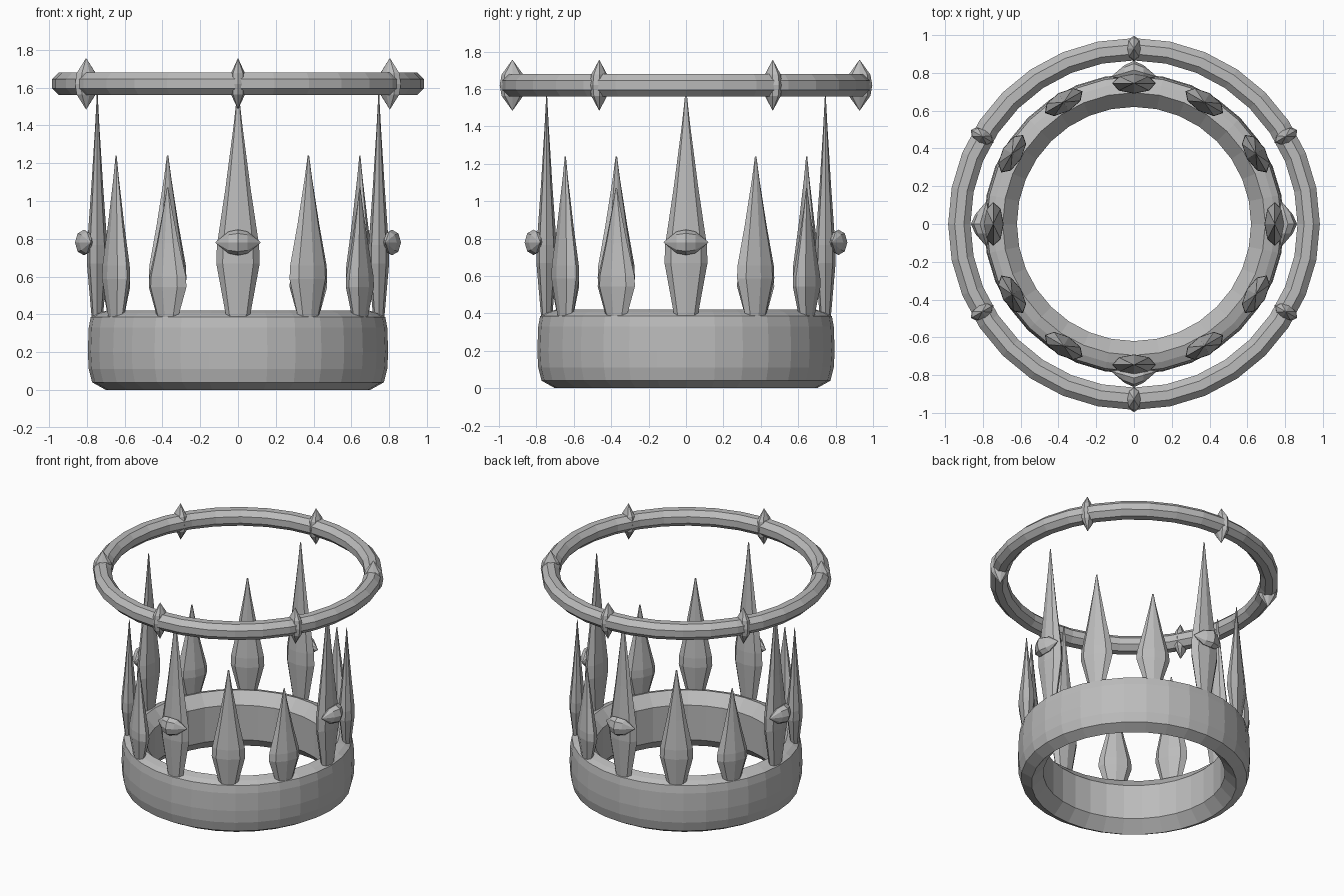
import bpy, math
from mathutils import Vector, Matrix

if "Cube" in bpy.data.objects:
    bpy.data.objects.remove(bpy.data.objects["Cube"], do_unlink=True)

metal = bpy.data.materials.new("grey_metal")
metal.use_nodes = True
GREY = (0.5, 0.5, 0.5, 1)
metal.diffuse_color = GREY
metal.node_tree.nodes["Principled BSDF"].inputs["Base Color"].default_value = GREY


def add_object(name, verts, faces, matrix=None):
    mesh = bpy.data.meshes.new(name)
    mesh.from_pydata(verts, [], faces)
    mesh.materials.append(metal)
    obj = bpy.data.objects.new(name, mesh)
    bpy.context.collection.objects.link(obj)
    if matrix:
        obj.matrix_world = matrix
    return obj


def lathe(name, profile, sides, closed, matrix=None, sx=1, sy=1):
    """Spin (radius, height) points about z; open profiles get end caps."""
    n = len(profile)
    verts = [(r * sx * math.cos(a), r * sy * math.sin(a), z)
             for r, z in profile
             for a in (math.tau * s / sides for s in range(sides))]
    faces = []
    for i in range(n if closed else n - 1):
        j = (i + 1) % n
        for s in range(sides):
            t = (s + 1) % sides
            faces.append((i * sides + s, i * sides + t, j * sides + t, j * sides + s))
    if not closed:
        faces.append(tuple(reversed(range(sides))))
        faces.append(tuple(range((n - 1) * sides, n * sides)))
    return add_object(name, verts, faces, matrix)


def placed(angle, radius, z):
    """Frame whose x axis points outward at the given angle."""
    return Matrix.Rotation(math.radians(angle), 4, "Z") @ Matrix.Translation((radius, 0, z))


# Base band with chamfered rims
band = [(0.70, 0), (0.772, 0.04), (0.79, 0.11), (0.795, 0.2), (0.79, 0.33),
        (0.78, 0.385), (0.745, 0.405), (0.695, 0.42), (0.62, 0.34), (0.62, 0.08)]
lathe("base_band", band, 32, True)

# Floating upper ring with an octagonal section
section = [(0.925 + 0.064 * math.cos(a), 1.62 + 0.064 * math.sin(a))
           for a in (math.tau * (k + 0.5) / 8 for k in range(8))]
lathe("upper_ring", section, 32, True)

# Twelve spikes: tall, medium and short, repeating every quarter turn
outline = [(0.52, 0), (1, 0.25), (0.97, 0.33), (0.58, 0.58), (0.2, 0.86), (0.04, 1)]
kinds = [("tall_spike", 1.2), ("medium_spike", 0.87), ("short_spike", 0.7)]
for i in range(12):
    name, height = kinds[i % 3]
    lathe(name, [(r, h * height) for r, h in outline], 8, False,
          placed(i * 30, 0.745, 0.37), 0.055, 0.115)

# Pointed studs: long gems with a slight shoulder
gem = [(0.02, -1), (0.85, -0.42), (1, 0), (0.85, 0.42), (0.02, 1)]
for i in range(6):
    lathe("ring_stud", [(r, h * 0.135) for r, h in gem], 8, False,
          placed(30 + i * 60, 0.928, 1.62), 0.068, 0.043)

# Studs lying sideways on the tall spikes, tips bent back to the spike
for i in range(4):
    turn = Matrix.Rotation(math.pi / 2, 4, "X")
    stud = lathe("spike_stud", [(r, h * 0.12) for r, h in gem], 8, False,
                 placed(i * 90, 0.815, 0.78) @ turn, 0.048, 0.068)
    for v in stud.data.vertices:
        v.co.x -= 0.035 * abs(v.co.z) / 0.12
